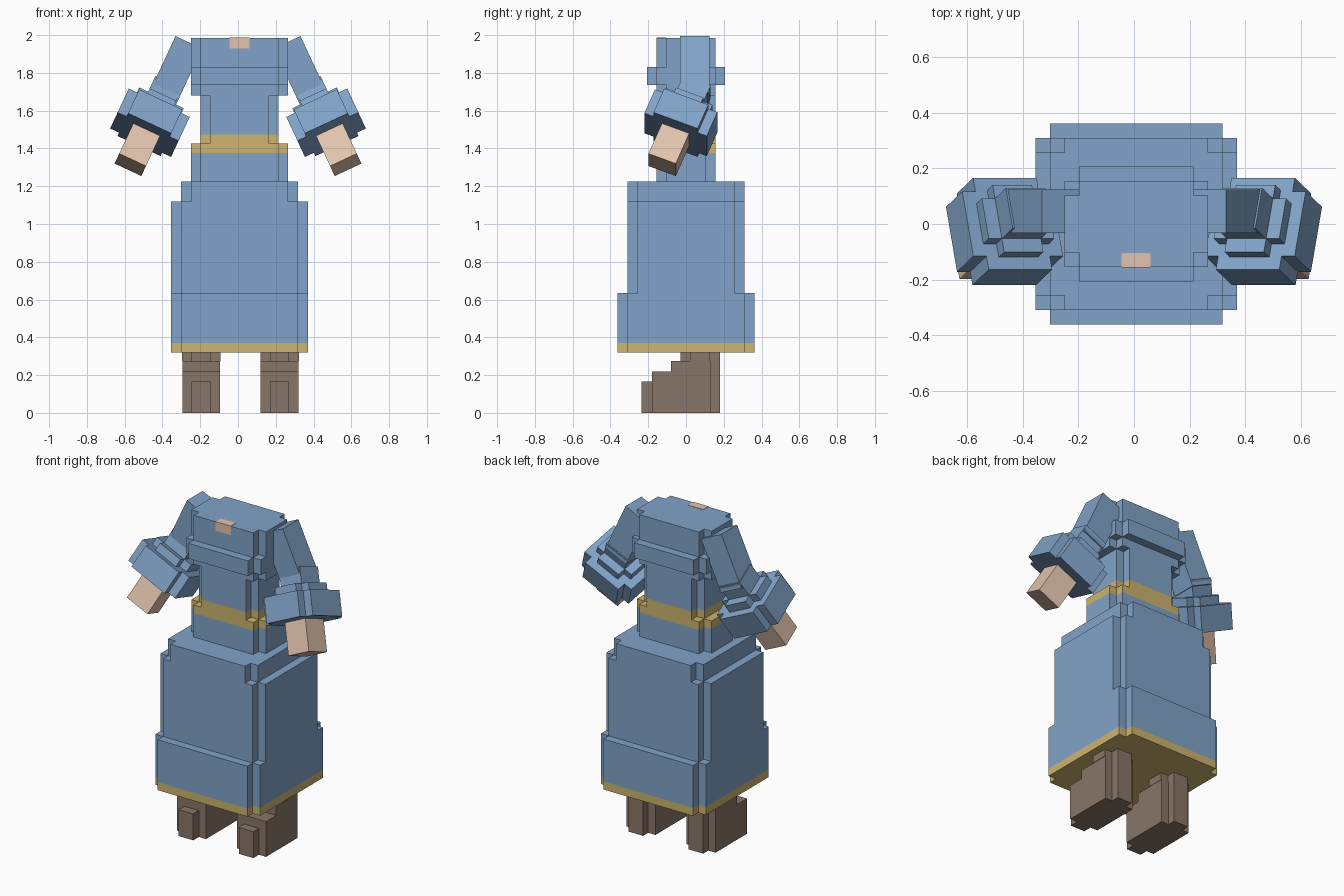
import bpy
import bmesh
from math import radians
from mathutils import Matrix, Vector

if "Cube" in bpy.data.objects:
    bpy.data.objects.remove(bpy.data.objects["Cube"], do_unlink=True)


def material(name, rgb):
    mat = bpy.data.materials.new(name)
    mat.use_nodes = True
    mat.diffuse_color = (*rgb, 1)
    mat.node_tree.nodes["Principled BSDF"].inputs["Base Color"].default_value = (*rgb, 1)
    return mat


BLUE = material("dusty blue cloth", (0.22, 0.37, 0.58))
GOLD = material("gold trim", (0.61, 0.46, 0.16))
SKIN = material("skin", (0.76, 0.55, 0.42))
BROWN = material("brown leather", (0.25, 0.18, 0.14))
STEP = 0.052   # size of one block
MID = 0.008    # middle of the dress


def layer(hx, hy, z0, z1, notch=STEP, cx=0.0, cy=0.0):
    """A rectangle with square-notched corners, to be extruded from z0 to z1."""
    a, b = hx - notch, hy - notch
    if notch:
        quarter = [(hx, b), (a, b), (a, hy)]
    else:
        quarter = [(hx, hy)]
    ring = quarter + [(-x, y) for x, y in reversed(quarter)]
    ring += [(-x, -y) for x, y in ring]
    return [(x + cx, y + cy) for x, y in ring], z0, z1


def block(x0, x1, y0, y1, z0, z1):
    return layer((x1 - x0) / 2, (y1 - y0) / 2, z0, z1, 0, (x0 + x1) / 2, (y0 + y1) / 2)


def build(name, mat, layers, matrix=None):
    bm = bmesh.new()
    for ring, z0, z1 in layers:
        face = bm.faces.new([bm.verts.new((x, y, z0)) for x, y in ring])
        top = bmesh.ops.extrude_face_region(bm, geom=[face], use_keep_orig=True)
        verts = [v for v in top["geom"] if isinstance(v, bmesh.types.BMVert)]
        bmesh.ops.translate(bm, verts=verts, vec=(0, 0, z1 - z0))
    if matrix:
        bm.transform(matrix)
    bmesh.ops.recalc_face_normals(bm, faces=bm.faces)
    mesh = bpy.data.meshes.new(name)
    bm.to_mesh(mesh)
    bm.free()
    mesh.materials.append(mat)
    obj = bpy.data.objects.new(name, mesh)
    bpy.context.collection.objects.link(obj)
    return obj


# Skirt with gold hem
build("skirt_hem", GOLD, [layer(0.362, 0.362, 0.32, 0.37, cx=MID)])
build("skirt", BLUE, [
    layer(0.362, 0.362, 0.37, 0.635, cx=MID),
    layer(0.362, 0.31, 0.635, 1.12, cx=MID),
    layer(0.31, 0.31, 1.12, 1.225, cx=MID),
])

# Hips, belt and bodice
build("hips", BLUE, [layer(0.258, 0.155, 1.225, 1.375, cx=MID)])
build("belt", GOLD, [
    layer(0.258, 0.155, 1.375, 1.425, cx=MID),
    layer(0.207, 0.155, 1.425, 1.475, cx=MID),
])
build("bodice", BLUE, [
    layer(0.207, 0.155, 1.475, 1.68, cx=MID),
    layer(0.258, 0.155, 1.68, 1.735, cx=MID),
    layer(0.258, 0.207, 1.735, 1.83, cx=MID),
    layer(0.258, 0.155, 1.83, 1.985, cx=MID),
])
build("neckline", SKIN, [block(-0.045, 0.06, -0.157, -0.105, 1.93, 1.987)])

# Boots and legs
for side, cx in (("right", -0.195), ("left", 0.22)):
    build(side + "_boot", BROWN, [
        block(cx - 0.05, cx + 0.05, -0.235, -0.18, 0, 0.165),
        block(cx - 0.1, cx + 0.1, -0.18, 0.13, 0, 0.22),
        block(cx - 0.1, cx + 0.1, -0.08, 0.13, 0.22, 0.275),
        block(cx - 0.05, cx + 0.05, 0.13, 0.18, 0, 0.275),
    ])
    build(side + "_leg", BROWN, [layer(0.102, 0.105, 0.275, 0.4, cx=cx, cy=0.075)])

# Arms: local -z runs from the joint toward the hand
ARM = 0.078
for side, sign in (("right", 1), ("left", -1)):
    swing = Matrix.Rotation(radians(25 * sign), 4, "Y")
    bend = swing @ Matrix.Rotation(radians(-22), 4, "X")
    shoulder = Matrix.Translation(Vector((-0.26 * sign, 0.046, 1.962)))
    elbow = Matrix.Translation(Vector((-0.39 * sign, 0.046, 1.70)))
    build(side + "_upper_arm", BLUE, [layer(ARM, ARM, -0.33, 0, 0)], shoulder @ swing)
    build(side + "_forearm", BLUE, [layer(ARM, ARM, -0.2, 0.03, 0)], elbow @ bend)
    build(side + "_cuff", BLUE, [
        layer(0.13, 0.13, -0.12, -0.07),
        layer(0.178, 0.178, -0.27, -0.12),
    ], elbow @ bend)
    build(side + "_hand", SKIN, [layer(ARM, ARM, -0.46, -0.2, 0)], elbow @ bend)
